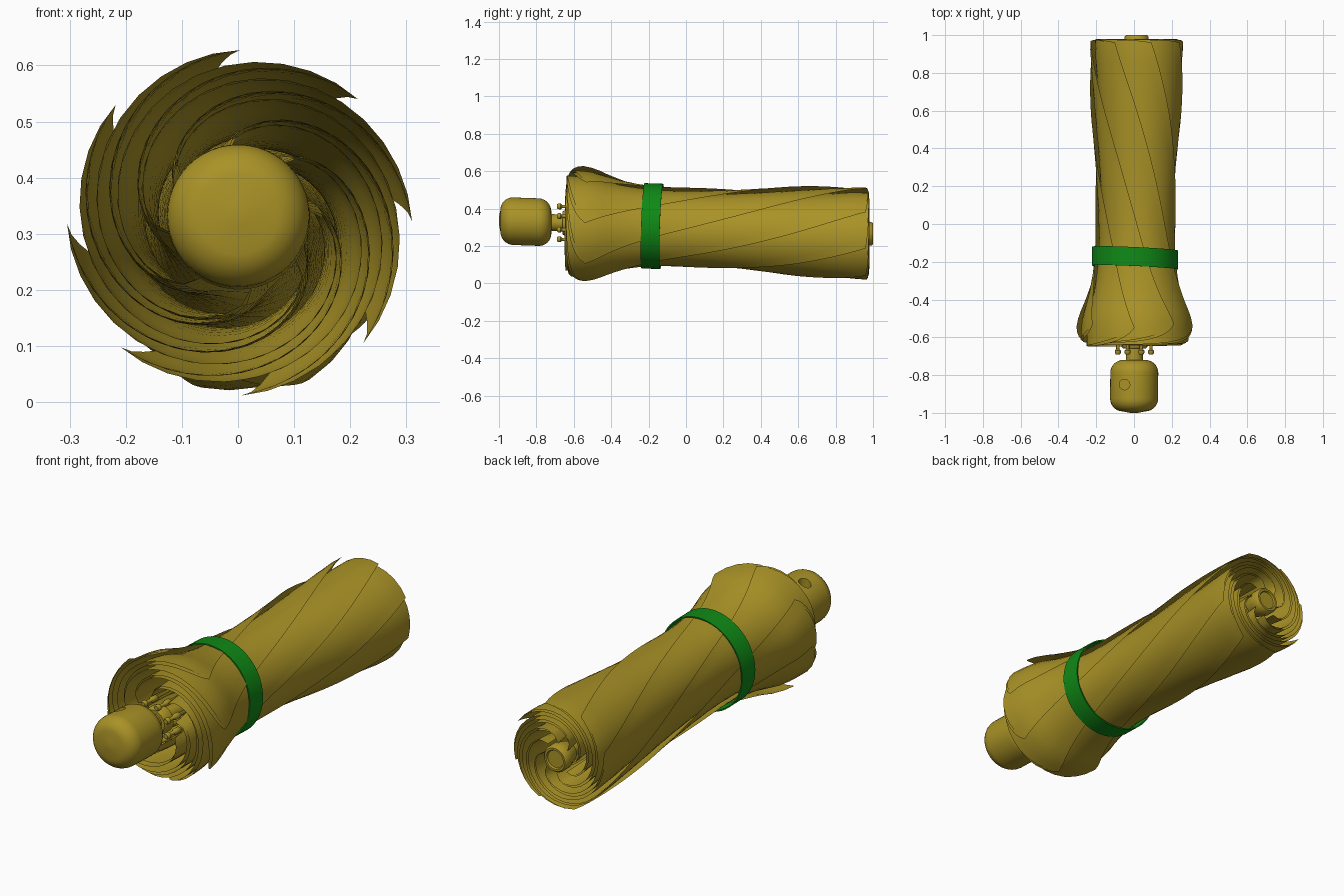
import bpy
from math import sin, cos, pi, radians
from mathutils import Matrix, Vector

cube = bpy.data.objects.get("Cube")
if cube:
    bpy.data.objects.remove(cube)


def material(name, rgb):
    m = bpy.data.materials.new(name)
    m.use_nodes = True
    m.diffuse_color = (*rgb, 1)
    bsdf = next(n for n in m.node_tree.nodes if n.type == 'BSDF_PRINCIPLED')
    bsdf.inputs["Base Color"].default_value = (*rgb, 1)
    return m


GOLD = material("old gold", (0.40, 0.29, 0.02))
GREEN = material("strap green", (0.005, 0.25, 0.008))


def axis(y):
    """Centre line, tilting slightly down toward the back."""
    return Vector((0.007 + 0.007 * y, y, 0.30 - 0.035 * y))


def interp(table, y):
    """Smooth interpolation through (y, value) pairs."""
    n = len(table)
    if y <= table[0][0]:
        return table[0][1]
    for i in range(n - 1):
        (y0, a), (y1, b) = table[i], table[i + 1]
        if y <= y1:
            p, q = table[max(i - 1, 0)], table[min(i + 2, n - 1)]
            h, t = y1 - y0, (y - y0) / (y1 - y0)
            m0 = (b - p[1]) / (y1 - p[0]) * h
            m1 = (q[1] - a) / (q[0] - y0) * h
            return ((1 + 2 * t) * (1 - t) ** 2 * a + t * (1 - t) ** 2 * m0
                    + t * t * (3 - 2 * t) * b + t * t * (t - 1) * m1)
    return table[-1][1]


def finish(name, verts, faces, mat, angle=40):
    mesh = bpy.data.meshes.new(name)
    mesh.from_pydata(verts, [], faces)
    mesh.materials.append(mat)
    obj = bpy.data.objects.new(name, mesh)
    bpy.context.collection.objects.link(obj)
    bpy.ops.object.select_all(action='DESELECT')
    obj.select_set(True)
    bpy.context.view_layer.objects.active = obj
    bpy.ops.object.shade_smooth_by_angle(angle=radians(angle))
    return obj


def grid_faces(rings, n, closed=False):
    rows = rings if closed else rings - 1
    return [(i * n + j, i * n + (j + 1) % n,
             (i + 1) % rings * n + (j + 1) % n, (i + 1) % rings * n + j)
            for i in range(rows) for j in range(n)]


def lathe(name, profile, mat, sides=40, offset=(0, 0), closed=False, skew=(0, 0)):
    """Turn (y, radius) pairs about the centre line."""
    verts = []
    for y, r in profile:
        c = axis(y)
        for j in range(sides):
            a = 2 * pi * j / sides
            dx, dz = r * cos(a) + offset[0], r * sin(a) + offset[1]
            verts.append((c.x + dx, y + skew[0] * dx + skew[1] * dz, c.z + dz))
    faces = grid_faces(len(profile), sides, closed)
    if not closed:
        last = (len(profile) - 1) * sides
        faces += [tuple(reversed(range(sides))), tuple(range(last, last + sides))]
    return finish(name, verts, faces, mat)


# Folded canopy: eight pleats swirled about the shaft, lofted with a twist
PLEATS, STEPS, RINGS = 8, 18, 36
OUTER = [(-0.64, 0.318), (-0.5, 0.300), (-0.4, 0.266), (-0.3, 0.240), (-0.18, 0.220),
         (0.0, 0.212), (0.3, 0.221), (0.6, 0.240), (0.9, 0.255), (0.98, 0.252)]
INNER = [(-0.64, 0.115), (-0.3, 0.09), (0.3, 0.08), (0.98, 0.075)]
WRAP, PITCH, TWIST = radians(200), 2 * pi / PLEATS, 1.35

# Each pleat runs out to its fold edge and returns on a second layer
path = [(i / STEPS, 0) for i in range(STEPS + 1)]
path += [(i / STEPS, -PITCH) for i in range(STEPS - 1, 0, -1)]
verts = []
for i in range(RINGS):
    t = i / (RINGS - 1)
    for k in range(PLEATS):
        for s, gap in path:
            front = -0.64 + 0.10 * s ** 6 + 0.012 * sin(3 * k)
            back = 0.98 - 0.02 * s ** 6
            y = front + (back - front) * t
            r_in, r_out = interp(INNER, y), interp(OUTER, y)
            r = r_in + (r_out - r_in) * s ** 0.6
            a = (-k * PITCH + TWIST * (y + 0.55) + WRAP * (1 - s)
                 + gap * (1 - s) ** 0.8)
            verts.append(axis(y) + Vector((r * cos(a), 0, r * sin(a))))
finish("folded_canopy", verts, grid_faces(RINGS, PLEATS * len(path)), GOLD, 50)

# Closing strap, a thin band set slightly askew
lathe("closing_strap", [(-0.23, 0.222), (-0.23, 0.228), (-0.13, 0.228), (-0.13, 0.222)],
      GREEN, 64, closed=True, skew=(-0.045, 0.035))

# Shaft, collar and ferrule
lathe("shaft", [(-0.76, 0.045), (-0.60, 0.045), (-0.60, 0.035), (0.97, 0.035)], GOLD, 24)
lathe("runner_collar", [(-0.66, 0.06), (-0.65, 0.068), (-0.60, 0.068), (-0.58, 0.05)], GOLD, 24)
lathe("ferrule", [(0.90, 0.05), (0.95, 0.064), (0.99, 0.064), (1.0, 0.056),
                  (1.0, 0.046), (0.992, 0.042)], GOLD, 32)

# Ribs with small end knobs
for k in range(PLEATS):
    a = (k + 0.5) * PITCH
    off = (0.095 * cos(a), 0.095 * sin(a))
    lathe(f"rib_{k + 1}", [(-0.69, 0.011), (-0.683, 0.016), (-0.67, 0.016), (-0.663, 0.009),
                           (-0.63, 0.009), (-0.62, 0.015), (-0.59, 0.015), (-0.58, 0.008),
                           (-0.3, 0.008)], GOLD, 10, off)

# Rounded handle with a cord hole in its upper side
START, END, RADIUS, ROUND = -1.0, -0.72, 0.127, 0.068
arc = [(pi / 2) * i / 8 for i in range(9)]
profile = [(START, 0.02)]
profile += [(START + 0.008 + ROUND * (1 - cos(a)), RADIUS - ROUND + ROUND * sin(a)) for a in arc]
profile += [(END - ROUND * (1 - sin(a)), RADIUS - ROUND + ROUND * cos(a)) for a in arc]
handle = lathe("handle", profile, GOLD, 48)

bpy.ops.mesh.primitive_cylinder_add(vertices=24, radius=0.028, depth=0.16,
                                    location=(-0.05, -0.85, 0.44))
cutter = bpy.context.object
cutter.name = "cord_hole_cutter"
cutter.hide_render = True
cutter.data.materials.append(GOLD)
cut = handle.modifiers.new("cord hole", 'BOOLEAN')
cut.operation = 'DIFFERENCE'
cut.object = cutter
bpy.ops.object.select_all(action='DESELECT')
handle.select_set(True)
bpy.context.view_layer.objects.active = handle
bpy.ops.object.modifier_apply(modifier=cut.name)
bpy.data.objects.remove(cutter)
bpy.ops.object.shade_smooth_by_angle(angle=radians(40))
